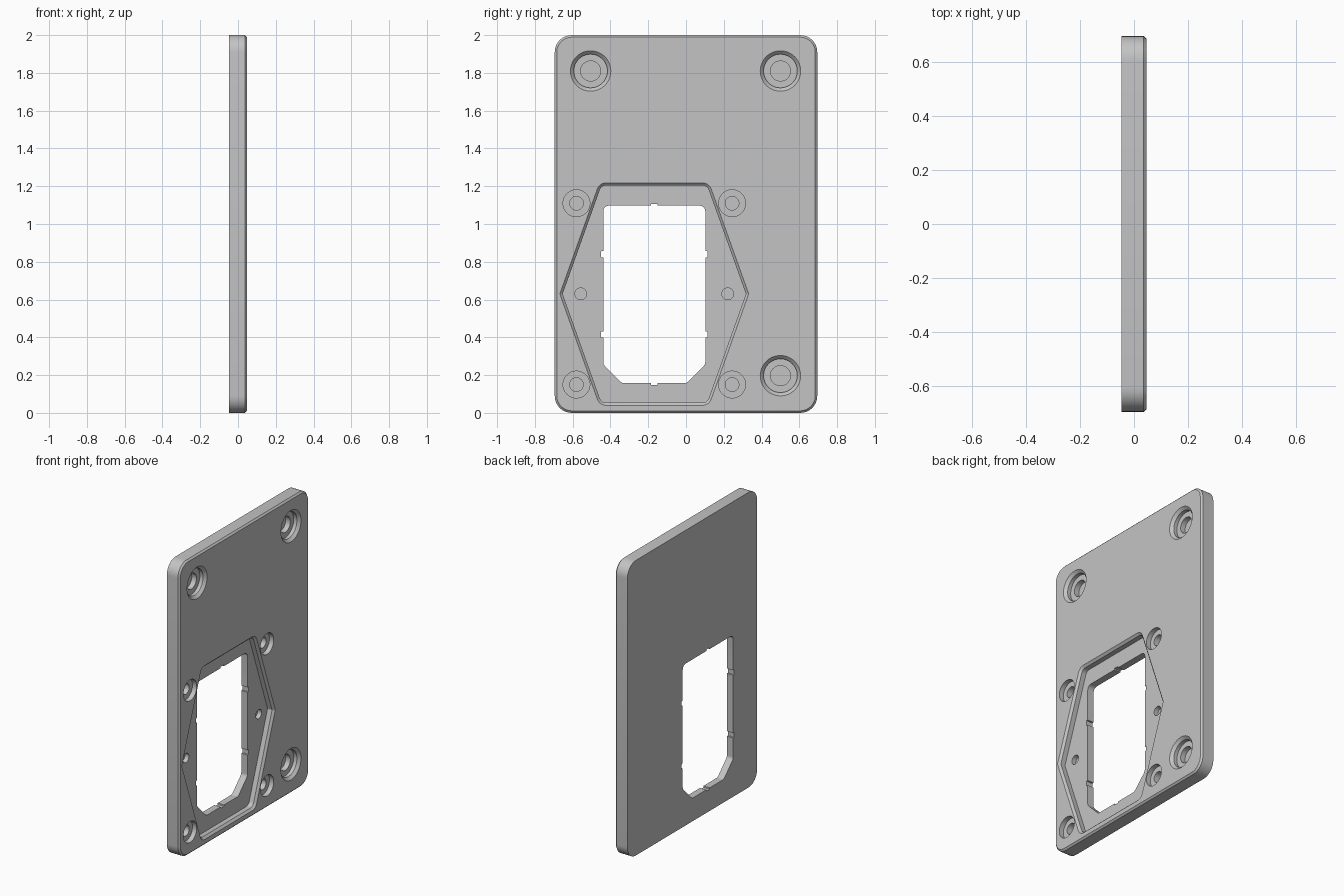
import bpy
import bmesh
import math
from mathutils import Vector

cube = bpy.data.objects.get("Cube")
if cube:
    bpy.data.objects.remove(cube, do_unlink=True)

FRONT, BACK = 0.047, -0.047      # the two broad faces of the plate
MID_Y = -0.168                   # centre line of recess and window
OVER = 0.02                      # how far cutters stick out

grey = bpy.data.materials.new("plain grey")
grey.use_nodes = True
colour = (0.55, 0.55, 0.55, 1)
grey.diffuse_color = colour
grey.node_tree.nodes["Principled BSDF"].inputs["Base Color"].default_value = colour


def outline(corners, grow=0.0, steps=8):
    """Counter-clockwise (y, z, radius) corners -> grown, rounded loop."""
    n = len(corners)
    pts = [Vector(c[:2]) for c in corners]
    loop = []
    for i, (p, c) in enumerate(zip(pts, corners)):
        a = (p - pts[i - 1]).normalized()
        b = (pts[(i + 1) % n] - p).normalized()
        na, nb = Vector((a.y, -a.x)), Vector((b.y, -b.x))
        half = a.angle(b) / 2
        p = p + (na + nb).normalized() * grow / math.cos(half)
        r = max(c[2] + grow, 0.002)
        centre = p - (na + nb).normalized() * r / math.cos(half)
        for k in range(steps + 1):
            t = k / steps * 2 * half
            loop.append(centre + r * (na * math.cos(t) + a * math.sin(t)))
    return loop


def circle(y, z, r, n=48):
    return [Vector((y + r * math.cos(k * math.tau / n),
                    z + r * math.sin(k * math.tau / n))) for k in range(n)]


def loft(name, sections):
    """Solid through matching loops, given as (x, loop) with rising x."""
    bm = bmesh.new()
    rings = [[bm.verts.new((x, p.x, p.y)) for p in loop] for x, loop in sections]
    for lo, hi in zip(rings, rings[1:]):
        for i in range(len(lo)):
            bm.faces.new((lo[i - 1], lo[i], hi[i], hi[i - 1]))
    bm.faces.new(rings[0])
    bm.faces.new(rings[-1])
    bmesh.ops.recalc_face_normals(bm, faces=bm.faces)
    mesh = bpy.data.meshes.new(name)
    bm.to_mesh(mesh)
    bm.free()
    mesh.materials.append(grey)
    obj = bpy.data.objects.new(name, mesh)
    bpy.context.collection.objects.link(obj)
    return obj


def box(y, z, r=0.0, cy=0.0, cz=0.0):
    return [(cy - y, cz - z, r), (cy + y, cz - z, r),
            (cy + y, cz + z, r), (cy - y, cz + z, r)]


# Plate with rounded corners and a chamfered front edge
body = box(0.695, 1.0, 0.09, cz=1.0)
plate = loft("mounting_plate", [(BACK, outline(body)),
                                (FRONT - 0.011, outline(body)),
                                (FRONT, outline(body, -0.011))])
cutters = []

# Six-sided recess with a chamfered rim
half = [(0.29, 0.04, 0.05), (0.5, 0.63, 0.02), (0.29, 1.218, 0.05)]
hexagon = [(MID_Y + y, z, r) for y, z, r in half]
hexagon += [(MID_Y - y, z, r) for y, z, r in reversed(half)]
cutters.append(loft("recess_cutter", [(0.0, outline(hexagon, -0.014)),
                                      (FRONT - 0.014, outline(hexagon, -0.014)),
                                      (FRONT + OVER, outline(hexagon, OVER))]))

# Window with cut lower corners
half = [(0.17, 0.157, 0.03), (0.27, 0.257, 0.03), (0.27, 1.097, 0.03)]
window = [(MID_Y + y, z, r) for y, z, r in half]
window += [(MID_Y - y, z, r) for y, z, r in reversed(half)]


def through(name, corners):
    loop = outline(corners)
    cutters.append(loft(name, [(BACK - OVER, loop), (FRONT + OVER, loop)]))


through("window_cutter", window)

# Small notches around the window
for z in (0.415, 0.84):
    through("side_notch_cutter", box(0.281, 0.017, 0.003, MID_Y, z))
through("end_notch_cutter", box(0.018, 0.48, 0.003, MID_Y, 0.627))


# Blind stepped holes, given from the deepest step outwards
def hole(name, y, z, steps):
    cutters.append(loft(name, [(x, circle(y, z, r)) for x, r in steps]))


for y, z in ((-0.505, 1.81), (0.5, 1.81), (0.5, 0.197)):
    hole("large_bore_cutter", y, z,
         [(-0.03, 0.053), (0.005, 0.053), (0.005, 0.089), (FRONT - 0.018, 0.089),
          (FRONT, 0.107), (FRONT + OVER, 0.107 + OVER)])
for side in (-1, 1):
    for z in (0.15, 1.11):
        hole("small_bore_cutter", MID_Y + side * 0.412, z,
             [(-0.03, 0.036), (0.015, 0.036), (0.015, 0.071), (FRONT + OVER, 0.071)])
    hole("pin_hole_cutter", MID_Y + side * 0.389, 0.63,
         [(-0.03, 0.031), (FRONT - 0.005, 0.031)])

# Cut everything out of the plate
bpy.context.view_layer.objects.active = plate
for cutter in cutters:
    cutter.hide_render = True
    mod = plate.modifiers.new(cutter.name, "BOOLEAN")
    mod.operation = "DIFFERENCE"
    mod.solver = "EXACT"
    mod.object = cutter
    bpy.ops.object.modifier_apply(modifier=mod.name)
for cutter in cutters:
    bpy.data.objects.remove(cutter, do_unlink=True)

bpy.ops.object.select_all(action="DESELECT")
plate.select_set(True)
bpy.ops.object.shade_smooth_by_angle(angle=math.radians(25))
